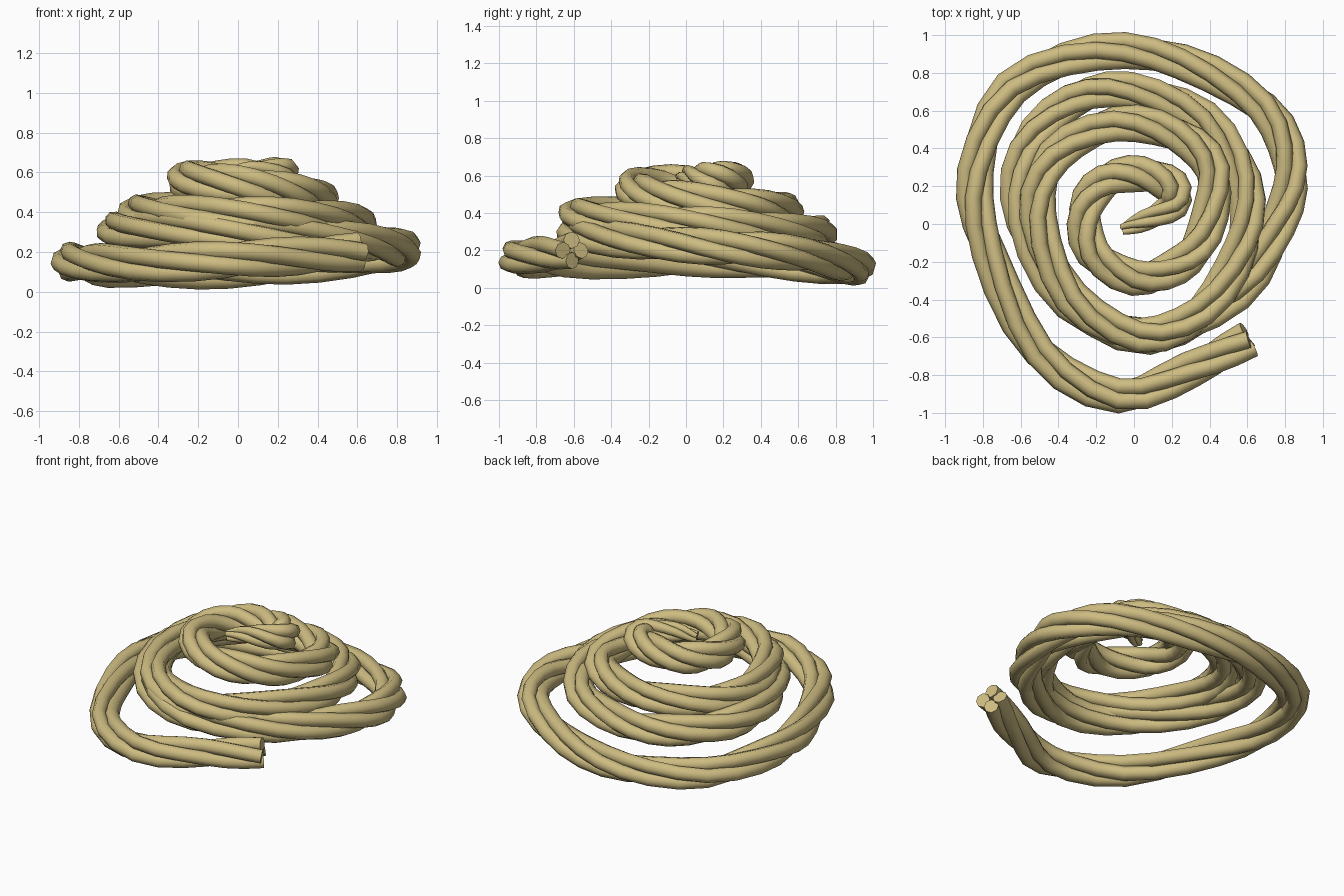
import bpy
from math import cos, sin, tau
from mathutils import Vector

if "Cube" in bpy.data.objects:
    bpy.data.objects.remove(bpy.data.objects["Cube"])

# Centre line of the coil, from the loose outer end up to the tucked inner end
PATH = [Vector(p) for p in [
    (0.61, -0.61, 0.20), (0.30, -0.77, 0.18), (-0.08, -0.91, 0.16), (-0.50, -0.68, 0.14),
    (-0.77, -0.15, 0.15), (-0.84, 0.28, 0.15), (-0.65, 0.72, 0.12), (-0.20, 0.91, 0.11),
    (0.25, 0.86, 0.13), (0.68, 0.62, 0.18), (0.83, 0.30, 0.21), (0.76, -0.02, 0.23),
    (0.54, -0.37, 0.26), (0.08, -0.595, 0.30), (-0.34, -0.42, 0.32), (-0.59, 0.01, 0.31),
    (-0.58, 0.39, 0.30), (-0.33, 0.65, 0.29), (-0.02, 0.71, 0.29), (0.37, 0.56, 0.30),
    (0.58, 0.24, 0.33), (0.57, -0.11, 0.35), (0.36, -0.46, 0.37), (0.03, -0.59, 0.385),
    (-0.33, -0.39, 0.39), (-0.51, 0.04, 0.39), (-0.42, 0.36, 0.40), (-0.10, 0.53, 0.41),
    (0.22, 0.475, 0.42), (0.42, 0.28, 0.44), (0.37, -0.06, 0.48), (0.22, -0.23, 0.51),
    (0.00, -0.285, 0.54), (-0.22, -0.15, 0.56), (-0.26, 0.07, 0.56), (-0.15, 0.23, 0.565),
    (0.04, 0.265, 0.575), (0.20, 0.20, 0.58), (0.21, 0.10, 0.59), (0.06, 0.02, 0.60),
    (-0.06, -0.03, 0.58)]]
STRANDS = 4
OFFSET = 0.055
RADIUS = 0.045
STEPS = 3
TWIST = tau * 0.21      # twist per path point


def smooth_path(pts, steps):
    """Catmull-Rom interpolation through the path points."""
    out = []
    for i in range(len(pts) - 1):
        b, c = pts[i], pts[i + 1]
        a = pts[i - 1] if i else b * 2 - c
        d = pts[i + 2] if i + 2 < len(pts) else c * 2 - b
        for k in range(steps):
            t = k / steps
            out.append(0.5 * (2 * b + (c - a) * t + (2 * a - 5 * b + 4 * c - d) * t ** 2
                              + (3 * b - a - 3 * c + d) * t ** 3))
    return out + [pts[-1]]


def taper(i, n):
    """Strands gather together toward the inner tip."""
    left = (n - 1 - i) / STEPS
    return min(1.0, 0.35 + 0.25 * left)


material = bpy.data.materials.new("straw_rope")
material.diffuse_color = (0.61, 0.50, 0.22, 1)
material.use_nodes = True
material.node_tree.nodes["Principled BSDF"].inputs["Base Color"].default_value = material.diffuse_color
line = smooth_path(PATH, STEPS)
count = len(line)

# Twisted strands around the centre line
for s in range(STRANDS):
    name = f"rope_strand_{s + 1}"
    curve = bpy.data.curves.new(name, "CURVE")
    curve.dimensions = "3D"
    curve.bevel_depth = RADIUS
    curve.bevel_resolution = 2
    curve.use_fill_caps = True
    spline = curve.splines.new("POLY")
    spline.points.add(count - 1)
    for i, p in enumerate(line):
        tangent = (line[min(i + 1, count - 1)] - line[max(i - 1, 0)]).normalized()
        side = Vector((0, 0, 1)).cross(tangent).normalized()
        up = tangent.cross(side)
        angle = tau * s / STRANDS + TWIST * i / STEPS
        f = taper(i, count)
        pos = p + (side * cos(angle) + up * sin(angle)) * OFFSET * f
        spline.points[i].co = (*pos, 1)
        spline.points[i].radius = f
    spline.use_smooth = True
    curve.materials.append(material)
    strand = bpy.data.objects.new(name, curve)
    bpy.context.collection.objects.link(strand)

# Turn the strands into meshes
bpy.ops.object.select_all(action="SELECT")
bpy.context.view_layer.objects.active = strand
bpy.ops.object.convert(target="MESH")
